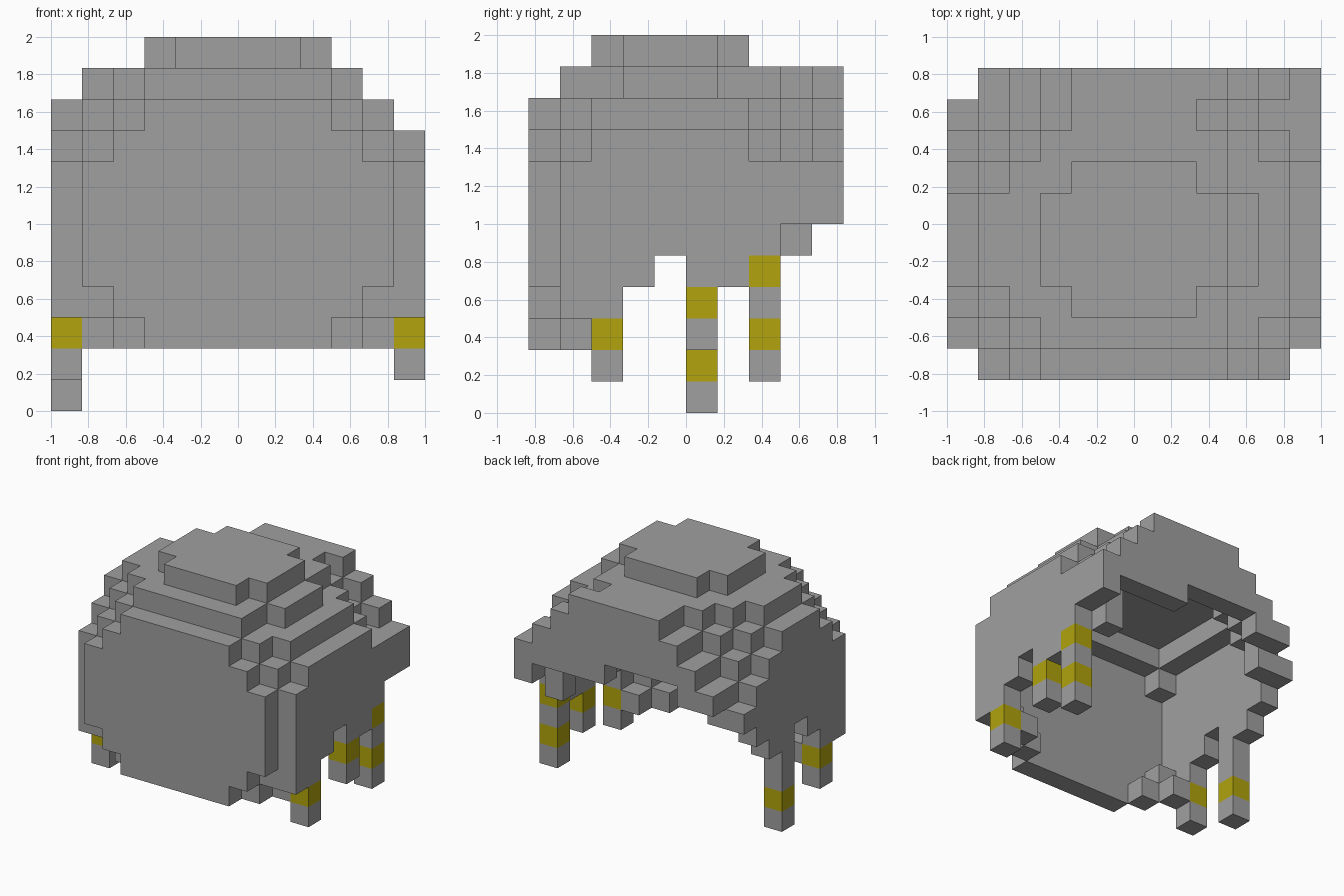
import bpy
import bmesh

if "Cube" in bpy.data.objects:
    bpy.data.objects.remove(bpy.data.objects["Cube"], do_unlink=True)

S = 1 / 6  # block size


def make_material(name, rgb):
    m = bpy.data.materials.new(name)
    m.use_nodes = True
    m.diffuse_color = (*rgb, 1)
    bsdf = m.node_tree.nodes["Principled BSDF"]
    bsdf.inputs["Base Color"].default_value = (*rgb, 1)
    bsdf.inputs["Roughness"].default_value = 0.8
    return m


grey = make_material("grey hair", (0.35, 0.35, 0.35))
yellow = make_material("yellow bead", (0.445, 0.371, 0.004))


def box(i0, i1, j0, j1, k0, k1):
    """Block coordinates of an inclusive range in x, y and z."""
    return {(i, j, k) for i in range(i0, i1 + 1)
            for j in range(j0, j1 + 1) for k in range(k0, k1 + 1)}


# Dome layers: first and last block of each row, front to back
LEFT = {7: [1, 0, 0, 0, 0, 0, 0, 0, 1, 1],
        8: [2, 1, 0, 0, 0, 0, 0, 1, 2, 2],
        9: [3, 2, 1, 0, 0, 0, 1, 2, 3, 3],
        10: [9, 3, 2, 1, 1, 1, 2, 3, 4, 4]}
RIGHT = {7: [10, 11, 11, 11, 11, 11, 11, 11, 11, 11],
         8: [9, 10, 11, 11, 11, 11, 11, 10, 9, 10],
         9: [8, 9, 10, 10, 10, 10, 10, 9, 8, 9],
         10: [8, 8, 8, 9, 9, 9, 8, 8, 7, 8]}

dome = set()
for k in LEFT:
    for j in range(10):
        dome |= box(LEFT[k][j], RIGHT[k][j], j, j, k, k)
# Hollow inside, open below
for k in (7, 8, 9):
    inset = 2 if k == 9 else 1
    for j in range(inset, 9):
        lo = max(LEFT[k][j] + 1, LEFT[k + 1][j], inset)
        hi = min(RIGHT[k][j] - 1, RIGHT[k + 1][j], 11 - inset)
        dome -= box(lo, hi, j, j, k, k)
dome -= box(3, 6, 9, 9, 7, 7)  # notch in the back edge

# Crown plate with cut corners
crown = box(4, 7, 2, 6, 11, 11) | box(3, 8, 3, 5, 11, 11)

# Front panel with stepped lower corners
front = (box(1, 10, 0, 0, 4, 6) | box(2, 9, 0, 0, 3, 3) | box(3, 8, 0, 0, 2, 2))
for side in (lambda i: i, lambda i: 11 - i):
    for i, j, k in ((2, 1, 2), (1, 1, 3), (1, 2, 2)):
        front.add((side(i), j, k))

# Side panels: lowest block of each row, front to back
BOTTOM = {1: 3, 2: 3, 3: 4, 4: 5, 5: 4, 6: 4, 7: 5, 8: 6}
right_side, left_side = set(), set()
for j, k in BOTTOM.items():
    right_side |= box(0, 0, j, j, k, 6)
    left_side |= box(11, 11, j, j, k, 6)
right_side.add((1, 8, 6))
left_side |= {(11, 9, 6), (10, 8, 6), (10, 8, 5)}

# Hanging strands: name, x, y, lowest block, top block, bead blocks
STRANDS = [("right_front_strand", 0, 2, 1, 2, (2,)),
           ("right_middle_strand", 0, 5, 0, 3, (1,)),
           ("left_front_strand", 11, 2, 1, 2, (2,)),
           ("left_middle_strand", 11, 5, 2, 3, (3,)),
           ("left_back_strand", 11, 7, 1, 4, (2, 4))]

parts = [("dome", dome, grey), ("crown", crown, grey), ("front_panel", front, grey),
         ("right_panel", right_side, grey), ("left_panel", left_side, grey)]
for name, i, j, k0, k1, beads in STRANDS:
    bead_cells = {(i, j, k) for k in beads}
    parts.append((name, box(i, i, j, j, k0, k1) - bead_cells, grey))
    parts.append((name.replace("strand", "bead"), bead_cells, yellow))

solid = set().union(*(cells for _, cells, _ in parts))


def build(name, cells, mat):
    """Mesh the block faces that are not covered by a neighbour."""
    bm = bmesh.new()
    verts = {}

    def vert(p):
        if p not in verts:
            verts[p] = bm.verts.new((p[0] * S - 1, p[1] * S - 5 * S, p[2] * S))
        return verts[p]

    for c in sorted(cells):
        for axis in range(3):
            for step in (0, 1):
                n = list(c)
                n[axis] += 2 * step - 1
                if tuple(n) in solid:
                    continue
                loop = []
                for a, b in ((0, 0), (1, 0), (1, 1), (0, 1)):
                    p = list(c)
                    p[axis] += step
                    p[(axis + 1) % 3] += a
                    p[(axis + 2) % 3] += b
                    loop.append(vert(tuple(p)))
                bm.faces.new(loop if step else loop[::-1])
    mesh = bpy.data.meshes.new(name)
    bm.to_mesh(mesh)
    bm.free()
    mesh.materials.append(mat)
    bpy.context.collection.objects.link(bpy.data.objects.new(name, mesh))


for part in parts:
    build(*part)
